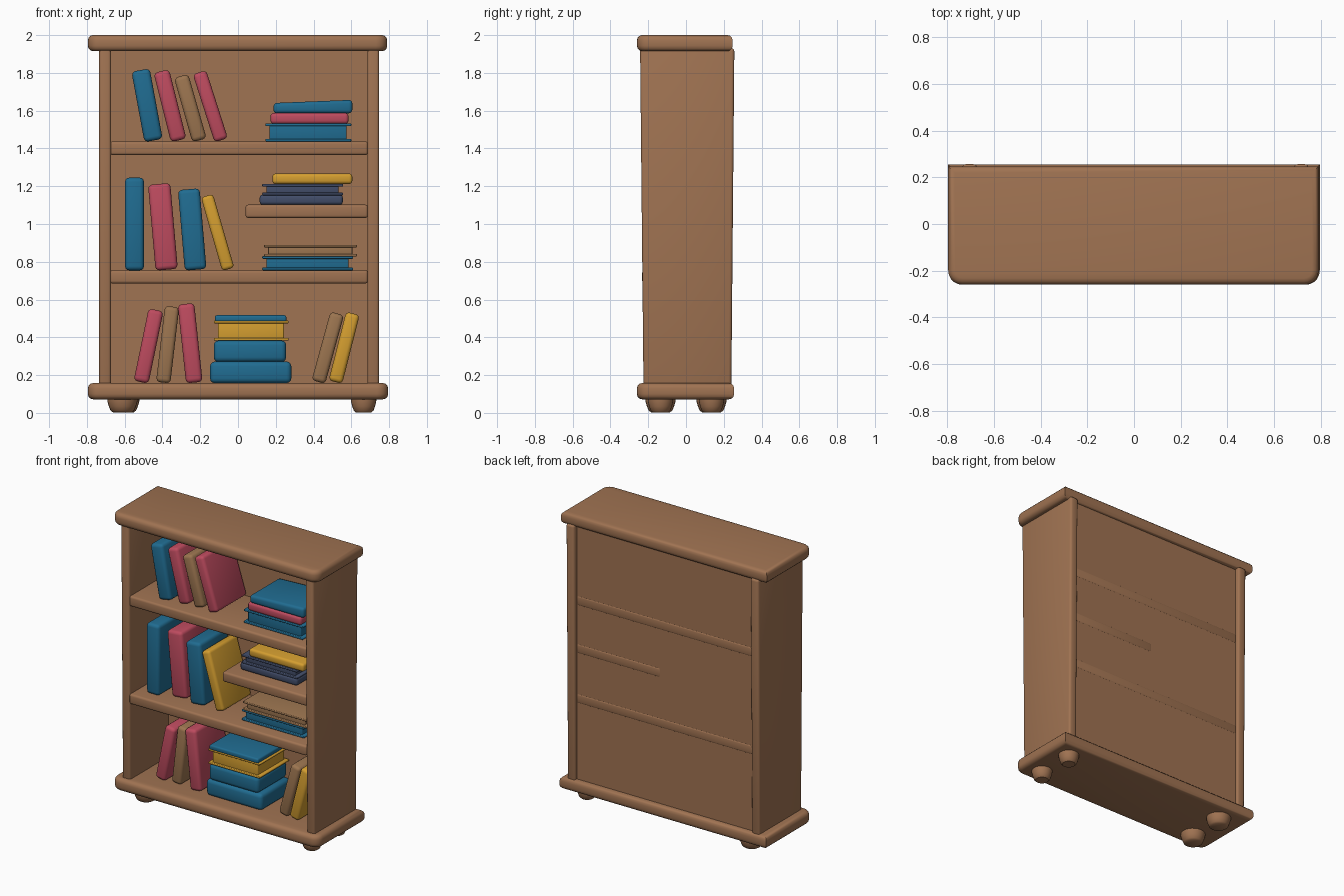
import bpy, bmesh, math
from mathutils import Matrix, Vector

if "Cube" in bpy.data.objects:
    bpy.data.objects.remove(bpy.data.objects["Cube"])


def material(name, r, g, b):
    lin = [((c / 255 + 0.055) / 1.055) ** 2.4 for c in (r, g, b)]
    m = bpy.data.materials.new(name)
    m.diffuse_color = (*lin, 1)
    m.use_nodes = True
    m.node_tree.nodes["Principled BSDF"].inputs["Base Color"].default_value = m.diffuse_color
    return m


WOOD = material("wood brown", 160, 115, 82)
BLUE = material("teal blue", 32, 108, 145)
RED = material("crimson", 190, 75, 95)
GOLD = material("golden yellow", 212, 158, 48)
NAVY = material("slate navy", 66, 77, 105)
TAN = material("book brown", 156, 117, 80)


def finish(bm, name, mat):
    mesh = bpy.data.meshes.new(name)
    bmesh.ops.recalc_face_normals(bm, faces=bm.faces)
    bm.to_mesh(mesh)
    bm.free()
    obj = bpy.data.objects.new(name, mesh)
    bpy.context.collection.objects.link(obj)
    mesh.materials.append(mat)
    bpy.ops.object.select_all(action='DESELECT')
    obj.select_set(True)
    bpy.context.view_layer.objects.active = obj
    bpy.ops.object.shade_smooth_by_angle(angle=math.radians(40))
    return obj


def add_box(bm, lo, hi, bevel, front_corner=0):
    """Rounded box; front_corner also rounds the two upright front edges."""
    part = bmesh.new()
    lo, hi = Vector(lo), Vector(hi)
    size = hi - lo
    bmesh.ops.create_cube(part, size=1, matrix=Matrix.Translation((lo + hi) / 2)
                          @ Matrix.Diagonal((*size, 1)))
    if front_corner:
        edges = [e for e in part.edges
                 if all(abs(v.co.y - lo.y) < 1e-5 for v in e.verts)
                 and abs(e.verts[0].co.z - e.verts[1].co.z) > 1e-4]
        bmesh.ops.bevel(part, geom=edges, offset=front_corner, segments=5,
                        profile=0.5, affect='EDGES')
        edges = [e for e in part.edges
                 if abs(e.verts[0].co.z - e.verts[1].co.z) < 1e-5]
    else:
        edges = part.edges[:]
    if bevel:
        bmesh.ops.bevel(part, geom=edges, offset=bevel, segments=3,
                        profile=0.5, affect='EDGES')
    tmp = bpy.data.meshes.new("tmp")
    part.to_mesh(tmp)
    part.free()
    bm.from_mesh(tmp)
    bpy.data.meshes.remove(tmp)


def box(name, lo, hi, bevel, mat, front_corner=0):
    bm = bmesh.new()
    add_box(bm, lo, hi, bevel, front_corner)
    return finish(bm, name, mat)


# Case: top and base boards, back panel
box("top_board", (-0.795, -0.26, 1.915), (0.79, 0.247, 2.0), 0.028, WOOD, 0.06)
box("base_board", (-0.795, -0.26, 0.072), (0.795, 0.255, 0.158), 0.028, WOOD, 0.06)
box("back_panel", (-0.70, 0.195, 0.14), (0.71, 0.222, 1.93), 0, WOOD)

# Side panels, slightly deeper towards the top
for name, x0, x1 in (("left_side", -0.735, -0.672), ("right_side", 0.685, 0.747)):
    side = box(name, (x0, -0.225, 0.14), (x1, 0.24, 1.93), 0.015, WOOD)
    for v in side.data.vertices:
        t = (v.co.z - 0.14) / 1.79
        v.co.y += t * (-0.018 if v.co.y < 0 else 0.016)

# Shelves
for name, x0, z0, z1 in (("upper_shelf", -0.678, 1.365, 1.437),
                         ("small_shelf", 0.04, 1.032, 1.102),
                         ("lower_shelf", -0.678, 0.685, 0.755)):
    box(name, (x0, -0.232, z0), (0.688, 0.225, z1), 0.014, WOOD)


# Turned feet
def foot(name, x, y, r):
    bm = bmesh.new()
    profile = [(0, 0.003), (0.62, 0.003), (0.78, 0.012), (0.9, 0.035), (1.0, 0.062), (1.0, 0.085)]
    verts = [bm.verts.new((x + p * r, y, z)) for p, z in profile]
    edges = [bm.edges.new(pair) for pair in zip(verts, verts[1:])]
    bmesh.ops.spin(bm, geom=verts + edges, cent=(x, y, 0), axis=(0, 0, 1),
                   angle=math.tau, steps=24)
    bmesh.ops.remove_doubles(bm, verts=bm.verts, dist=1e-4)
    finish(bm, name, WOOD)


foot("foot_front_left", -0.612, -0.135, 0.08)
foot("foot_back_left", -0.602, 0.135, 0.08)
foot("foot_front_right", 0.665, -0.135, 0.067)
foot("foot_back_right", 0.665, 0.135, 0.067)

# Standing books: bottom x, top x, thickness, floor z, top z, front y, colour
standing = [
    (-0.448, -0.515, 0.098, 1.437, 1.82, -0.17, BLUE),
    (-0.315, -0.405, 0.084, 1.437, 1.815, -0.15, RED),
    (-0.205, -0.300, 0.078, 1.437, 1.79, -0.14, TAN),
    (-0.090, -0.203, 0.074, 1.437, 1.81, -0.15, RED),
    (-0.548, -0.548, 0.100, 0.755, 1.245, -0.16, BLUE),
    (-0.378, -0.417, 0.118, 0.755, 1.215, -0.11, RED),
    (-0.225, -0.260, 0.115, 0.755, 1.187, -0.13, BLUE),
    (-0.053, -0.163, 0.066, 0.755, 1.155, -0.13, GOLD),
    (-0.512, -0.435, 0.080, 0.158, 0.55, -0.13, RED),
    (-0.395, -0.350, 0.076, 0.158, 0.565, -0.12, TAN),
    (-0.232, -0.275, 0.088, 0.158, 0.58, -0.14, RED),
    (0.427, 0.524, 0.074, 0.158, 0.532, -0.12, TAN),
    (0.517, 0.607, 0.074, 0.158, 0.532, -0.13, GOLD),
]
for i, (xb, xt, w, z0, z1, y0, mat) in enumerate(standing):
    lean = math.atan2(xt - xb, z1 - z0 - 0.02)
    h = (z1 - z0 - w * abs(math.sin(lean)) * 0.6) / math.cos(lean)
    book = box(f"standing_book_{i + 1}", (-w / 2, y0, -h / 2), (w / 2, 0.185, h / 2),
               min(0.022, w * 0.28), mat)
    book.matrix_world = Matrix.Translation(((xb + xt) / 2, 0, (z0 + z1) / 2)) \
        @ Matrix.Rotation(lean, 4, 'Y')

# Lying books: x range, z range, colour, whether covers overhang the pages
lying = [
    (0.145, 0.60, 1.437, 1.532, BLUE, True),
    (0.172, 0.585, 1.53, 1.588, RED, False),
    (0.188, 0.605, 1.586, 1.645, BLUE, False),
    (0.115, 0.555, 1.102, 1.155, NAVY, False),
    (0.128, 0.557, 1.152, 1.212, NAVY, True),
    (0.182, 0.605, 1.212, 1.267, GOLD, False),
    (0.128, 0.61, 0.755, 0.83, BLUE, True),
    (0.138, 0.63, 0.828, 0.89, TAN, True),
    (-0.148, 0.282, 0.158, 0.272, BLUE, False),
    (-0.128, 0.255, 0.27, 0.383, BLUE, False),
    (-0.128, 0.268, 0.383, 0.488, GOLD, True),
    (-0.122, 0.256, 0.482, 0.517, BLUE, False),
]
for i, (x0, x1, z0, z1, mat, covers) in enumerate(lying):
    y0, y1 = -0.145, 0.18
    bm = bmesh.new()
    if covers:
        t = 0.014
        add_box(bm, (x0, y0, z0), (x1, y1, z0 + t), 0.005, 0)
        add_box(bm, (x0, y0, z1 - t), (x1, y1, z1), 0.005, 0)
        add_box(bm, (x0 + 0.022, y0 + 0.015, z0 + 0.004),
                (x1 - 0.025, y1 - 0.015, z1 - 0.004), 0.006)
    else:
        add_box(bm, (x0, y0, z0), (x1, y1, z1), min(0.025, (z1 - z0) * 0.3))
    finish(bm, f"lying_book_{i + 1}", mat)

# The top book of the upper pile slopes gently up to the right
for v in bpy.data.objects["lying_book_3"].data.vertices:
    if v.co.z > 1.615:
        v.co.z += (v.co.x - 0.3) * 0.04
